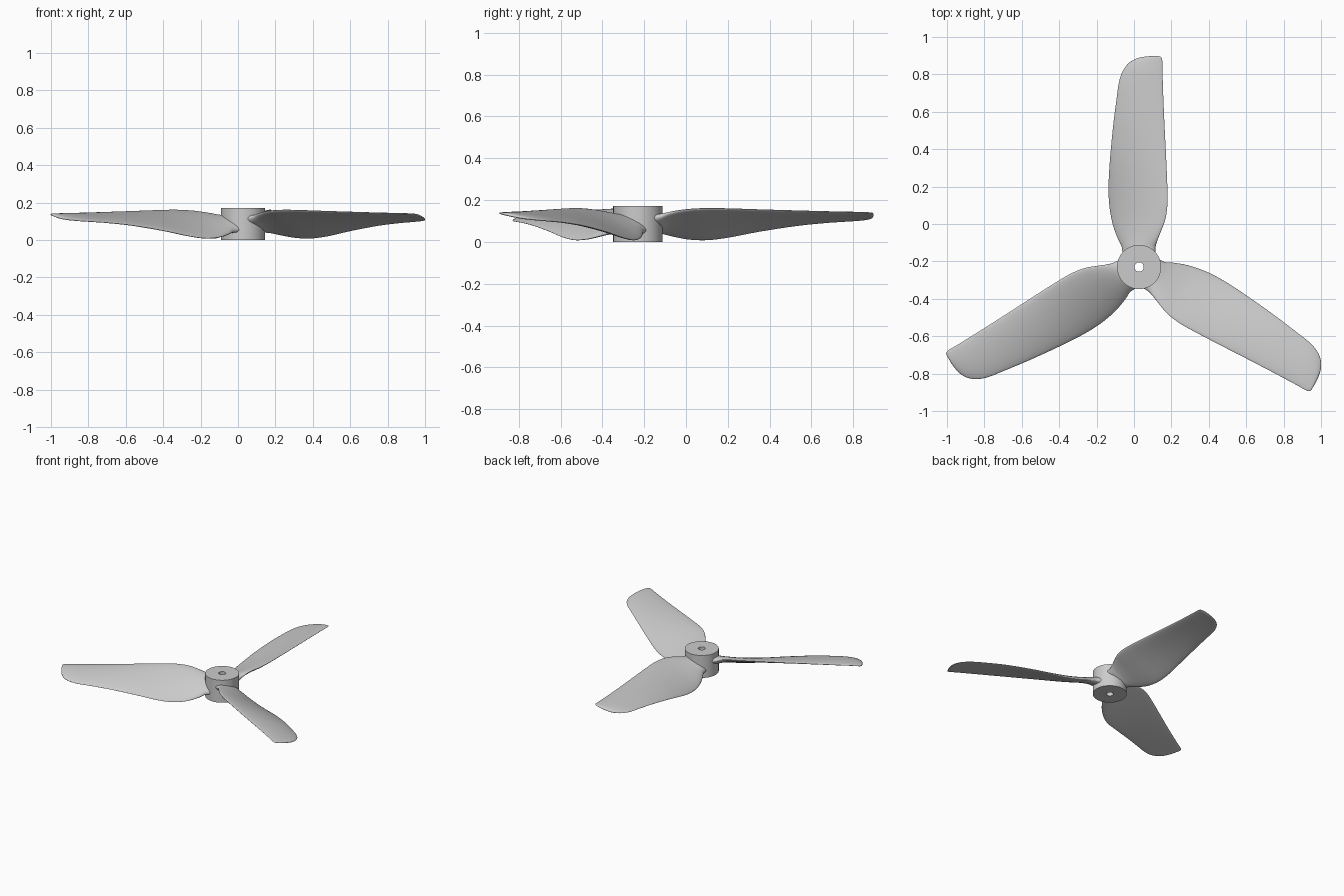
import bpy, bmesh
from math import pi, cos, sin, radians
from mathutils import Vector, Matrix

if "Cube" in bpy.data.objects:
    bpy.data.objects.remove(bpy.data.objects["Cube"])

CENTRE = Vector((0.027, -0.23, 0.0))
HUB_R, BORE_R, HUB_H = 0.118, 0.025, 0.172


def make_object(name, bm, angle):
    bmesh.ops.recalc_face_normals(bm, faces=bm.faces)
    mesh = bpy.data.meshes.new(name)
    bm.to_mesh(mesh)
    bm.free()
    obj = bpy.data.objects.new(name, mesh)
    bpy.context.collection.objects.link(obj)
    bpy.ops.object.select_all(action='DESELECT')
    obj.select_set(True)
    bpy.context.view_layer.objects.active = obj
    bpy.ops.object.shade_smooth_by_angle(angle=radians(angle))
    return obj


def bridge(bm, rings, closed=False):
    pairs = list(zip(rings, rings[1:]))
    if closed:
        pairs.append((rings[-1], rings[0]))
    for a, b in pairs:
        n = len(a)
        for i in range(n):
            j = (i + 1) % n
            bm.faces.new((a[i], a[j], b[j], b[i]))


# Hub: turned ring with a through bore
bm = bmesh.new()
rings = []
for r, z in ((BORE_R, 0), (HUB_R, 0), (HUB_R, HUB_H), (BORE_R, HUB_H)):
    rings.append([bm.verts.new((r * cos(2 * pi * i / 64), r * sin(2 * pi * i / 64), z))
                  for i in range(64)])
bridge(bm, rings, closed=True)
make_object("hub", bm, 30).location = CENTRE

# Blade stations: radius, low edge x, high edge x, low z, high z, half thickness
STATIONS = [
    (0.070, -0.088, 0.086, 0.050, 0.118, 0.036),
    (0.110, -0.092, 0.088, 0.046, 0.125, 0.030),
    (0.145, -0.110, 0.099, 0.034, 0.138, 0.023),
    (0.200, -0.132, 0.121, 0.020, 0.150, 0.019),
    (0.260, -0.148, 0.142, 0.011, 0.157, 0.018),
    (0.340, -0.160, 0.152, 0.010, 0.160, 0.018),
    (0.440, -0.163, 0.151, 0.023, 0.158, 0.017),
    (0.580, -0.155, 0.145, 0.050, 0.153, 0.016),
    (0.760, -0.138, 0.136, 0.078, 0.147, 0.014),
    (0.900, -0.120, 0.130, 0.092, 0.143, 0.012),
    (0.990, -0.107, 0.127, 0.098, 0.141, 0.011),
    (1.050, -0.086, 0.125, 0.102, 0.140, 0.010),
    (1.090, -0.055, 0.125, 0.106, 0.139, 0.009),
    (1.112, -0.020, 0.123, 0.111, 0.138, 0.008),
    (1.122, 0.015, 0.118, 0.117, 0.137, 0.006),
    (1.127, 0.055, 0.107, 0.124, 0.135, 0.002),
]


def smooth_stations(rows, steps):
    """Catmull-Rom interpolation between the stations."""
    out = []
    for i in range(len(rows) - 1):
        quad = [rows[max(i - 1, 0)], rows[i], rows[i + 1], rows[min(i + 2, len(rows) - 1)]]
        for s in range(steps):
            t = s / steps
            out.append([0.5 * (2 * b + (c - a) * t + (2 * a - 5 * b + 4 * c - d) * t * t
                               + (3 * b - a - 3 * c + d) * t ** 3)
                        for a, b, c, d in zip(*quad)])
    return out + [list(rows[-1])]


def section(r, x0, x1, z0, z1, half, n=40):
    """Lightly cambered rounded section, tilted from low to high edge."""
    low, high = Vector((x0, r, z0)), Vector((x1, r, z1))
    chord = high - low
    normal = Vector((-chord.z, 0, chord.x)).normalized()
    camber = 0.02 * chord.length
    pts = []
    for i in range(n):
        a = 2 * pi * i / n
        u = cos(a)
        v = half * sin(a) + camber * (1 - u * u)
        pts.append(low + chord * (0.5 + 0.5 * u) + normal * v)
    return pts


# Three twisted blades around the hub
for k in range(3):
    bm = bmesh.new()
    rings = [[bm.verts.new(p) for p in section(*row)] for row in smooth_stations(STATIONS, 4)]
    bridge(bm, rings)
    bm.faces.new(rings[0])
    bm.faces.new(rings[-1])
    bm.transform(Matrix.Rotation(k * 2 * pi / 3, 4, 'Z'))
    make_object(f"blade_{k + 1}", bm, 60).location = CENTRE
